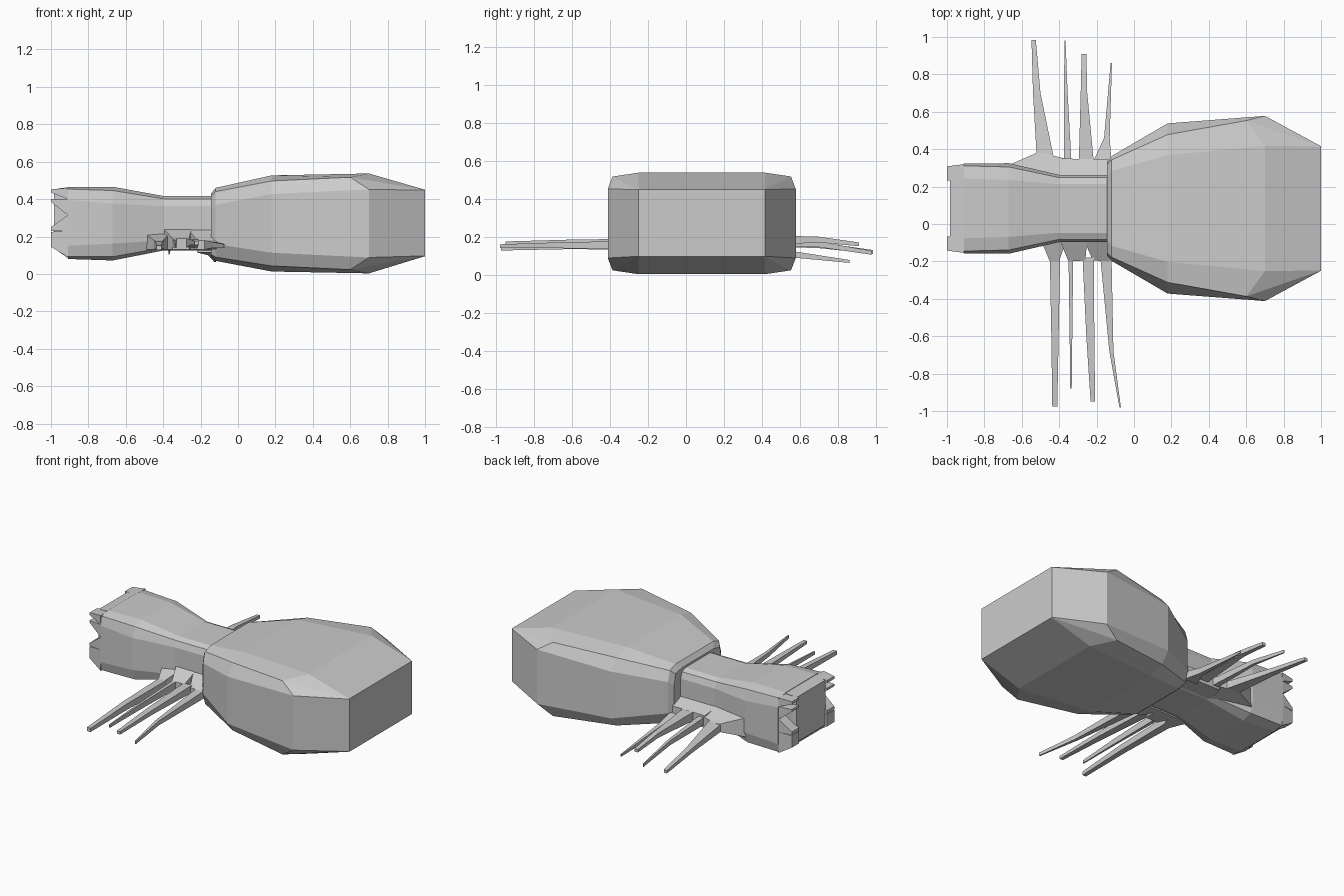
import bpy, bmesh


def make_object(name, verts, faces):
    mesh = bpy.data.meshes.new(name)
    mesh.from_pydata(verts, [], faces)
    bm = bmesh.new()
    bm.from_mesh(mesh)
    bmesh.ops.recalc_face_normals(bm, faces=bm.faces)
    bm.to_mesh(mesh)
    bm.free()
    obj = bpy.data.objects.new(name, mesh)
    bpy.context.collection.objects.link(obj)
    return obj


def loft(name, rings):
    n = len(rings[0])
    verts = [v for ring in rings for v in ring]
    faces = [(k * n + i, k * n + (i + 1) % n, (k + 1) * n + (i + 1) % n, (k + 1) * n + i)
             for k in range(len(rings) - 1) for i in range(n)]
    faces += [tuple(range(n))[::-1], tuple(range(len(verts) - n, len(verts)))]
    return make_object(name, verts, faces)


def section(x, hy, z0, z1, iy, iz, cy, cz, cx=0.0):
    """Rounded box outline: iy/iz end the flats, cy/cz inset the corner point."""
    mid = 0.083
    zc, hz = (z0 + z1) / 2, (z1 - z0) / 2
    ring = []
    for sy, sz, flip in ((1, 1, False), (-1, 1, True), (-1, -1, False), (1, -1, True)):
        pts = [(x, mid + sy * hy, zc + sz * (hz - iz)),
               (x - cx, mid + sy * (hy - cy), zc + sz * (hz - cz)),
               (x, mid + sy * (hy - iy), zc + sz * hz)]
        ring += pts[::-1] if flip else pts
    return ring


# Large rear abdomen
loft("abdomen", [
    section(-0.145, 0.25, 0.09, 0.43, 0.08, 0.09, 0.015, 0.015),
    section(-0.12, 0.28, 0.07, 0.46, 0.08, 0.09, 0.02, 0.02),
    section(0.18, 0.455, 0.013, 0.527, 0.17, 0.10, 0.06, 0.03),
    section(0.70, 0.495, 0.003, 0.537, 0.16, 0.085, 0.025, 0.02, 0.10),
    section(1.00, 0.333, 0.095, 0.45, 0.002, 0.002, 0.001, 0.001),
])

# Waist and head
loft("head", [
    section(-0.12, 0.18, 0.125, 0.417, 0.05, 0.055, 0.015, 0.015),
    section(-0.40, 0.18, 0.125, 0.417, 0.05, 0.055, 0.015, 0.015),
    section(-0.67, 0.242, 0.072, 0.466, 0.09, 0.09, 0.02, 0.02),
    section(-0.91, 0.24, 0.08, 0.466, 0.08, 0.07, 0.012, 0.012),
])

# Blunt face between the corner teeth
loft("face", [
    [(x, y, z) for y, z in ((0.083 - w, b), (0.083 + w, b), (0.083 + w, t), (0.083 - w, t))]
    for x, w, b, t in ((-0.91, 0.165, 0.085, 0.463), (-0.96, 0.16, 0.12, 0.457),
                       (-0.985, 0.155, 0.15, 0.45))])

# Pointed teeth on both front corners: upper, two middle, lower
for side in (-1, 1):
    tag = "left" if side > 0 else "right"
    for i, (b0, b1, t0, t1) in enumerate(((0.40, 0.46, 0.435, 0.452), (0.315, 0.40, 0.385, 0.40),
                                          (0.23, 0.315, 0.23, 0.25), (0.09, 0.23, 0.145, 0.225))):
        rings = []
        for x, z0, z1, inner, outer in ((-0.91, b0, b1, 0.14, 0.237), (-1.0, t0, t1, 0.15, 0.225)):
            a, c = 0.083 + side * inner, 0.083 + side * outer
            rings.append([(x, a, z0), (x, c, z0), (x, c, z1), (x, a, z1)])
        loft(f"{tag}_tooth_{i + 1}", rings)


# Leg sockets flaring out of the waist
def socket(name, inner, outer):
    loft(name, [[(x0, y0, z0), (x1, y1, z0), (x1, y1, z1), (x0, y0, z1)]
                for x0, y0, x1, y1, z0, z1 in (inner, outer)])


socket("left_socket_front", (-0.67, 0.315, -0.35, 0.22, 0.13, 0.26), (-0.51, 0.385, -0.37, 0.35, 0.15, 0.20))
socket("left_socket_rear", (-0.42, 0.22, -0.12, 0.22, 0.13, 0.26), (-0.385, 0.35, -0.14, 0.345, 0.13, 0.21))
socket("right_socket_front", (-0.50, -0.08, -0.36, -0.08, 0.13, 0.22), (-0.45, -0.20, -0.40, -0.20, 0.13, 0.18))
socket("right_socket_middle", (-0.40, -0.08, -0.25, -0.08, 0.13, 0.245), (-0.35, -0.20, -0.26, -0.195, 0.13, 0.19))
socket("right_socket_rear", (-0.27, -0.08, -0.12, -0.08, 0.13, 0.245), (-0.22, -0.195, -0.13, -0.20, 0.13, 0.18))

# Thin tapering legs: stations of (x min, x max, y, z centre, thickness)
legs = {
    "left_leg_1": [(-.52, -.43, .36, .175, .05), (-.54, -.50, .70, .155, .03), (-.548, -.525, .985, .12, .02)],
    "left_leg_2": [(-.375, -.335, .34, .17, .05), (-.374, -.355, .70, .16, .03), (-.372, -.366, .98, .115, .02)],
    "left_leg_3": [(-.295, -.215, .33, .18, .06), (-.285, -.25, .70, .185, .03), (-.28, -.255, .91, .16, .02)],
    "left_leg_4": [(-.22, -.12, .33, .14, .05), (-.16, -.13, .46, .12, .04), (-.125, -.118, .86, .07, .015)],
    "right_leg_1": [(-.45, -.395, -.18, .155, .05), (-.442, -.403, -.60, .155, .04), (-.437, -.41, -.975, .14, .025)],
    "right_leg_2": [(-.35, -.325, -.18, .165, .05), (-.344, -.33, -.60, .16, .035), (-.341, -.333, -.88, .15, .02)],
    "right_leg_3": [(-.275, -.215, -.18, .165, .05), (-.255, -.212, -.60, .17, .03), (-.232, -.208, -.95, .165, .02)],
    "right_leg_4": [(-.18, -.12, -.18, .155, .05), (-.132, -.11, -.68, .155, .03), (-.078, -.07, -.98, .15, .02)],
}
for name, stations in legs.items():
    loft(name, [[(a, y, z - t / 2), (b, y, z - t / 2), (b, y, z + t / 2), (a, y, z + t / 2)]
                for a, b, y, z, t in stations])
